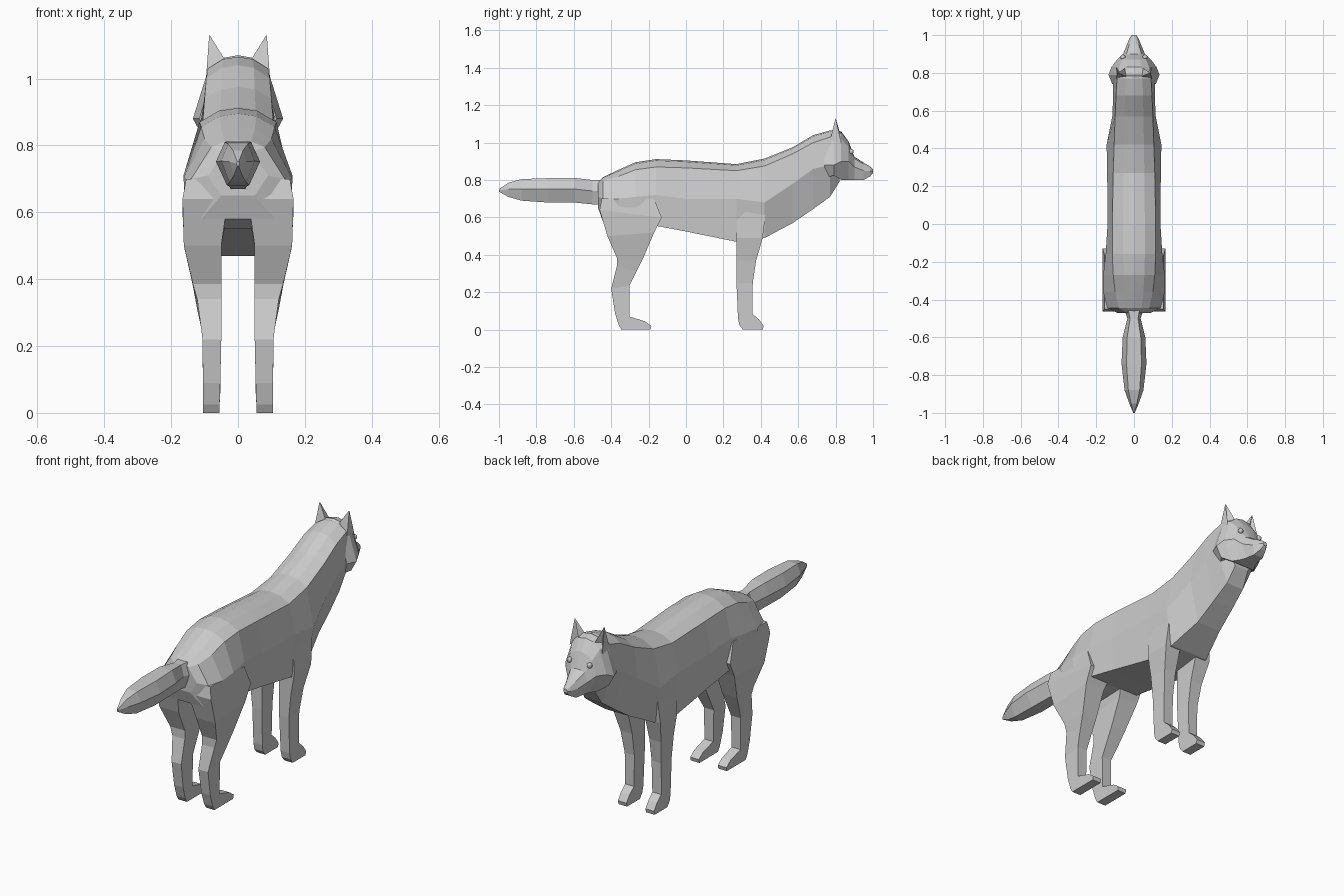
import bpy, bmesh
from mathutils import Vector


def loft(name, rings):
    """Skin a list of equal-length point rings and cap both ends."""
    bm = bmesh.new()
    vs = [[bm.verts.new(p) for p in r] for r in rings]
    n = len(vs[0])
    for a, b in zip(vs, vs[1:]):
        for i in range(n):
            j = (i + 1) % n
            bm.faces.new((a[i], a[j], b[j], b[i]))
    bm.faces.new(vs[0])
    bm.faces.new(vs[-1])
    bmesh.ops.recalc_face_normals(bm, faces=bm.faces)
    me = bpy.data.meshes.new(name)
    bm.to_mesh(me)
    bm.free()
    ob = bpy.data.objects.new(name, me)
    bpy.context.collection.objects.link(ob)
    return ob


def section(y, top, a, za, w, zw, b, zb):
    """Symmetric ten-sided slice: back ridge, shoulder edge, widest point, belly edge."""
    half = [(a * .5, top - (top - za) * .2), (a, za), (w, zw), (b, zb)]
    pts = [(0, top)] + half + [(0, zb)] + [(-x, z) for x, z in reversed(half)]
    return [(x, y, z) for x, z in pts]


# Torso and neck
loft("body", [section(*s) for s in (
    (-.47, .79, .04, .78, .09, .71, .05, .65),
    (-.445, .815, .08, .795, .14, .70, .11, .58),
    (-.36, .855, .10, .82, .163, .70, .15, .55),
    (-.27, .895, .11, .855, .163, .71, .155, .55),
    (-.16, .912, .115, .87, .15, .72, .145, .555),
    (.0, .905, .115, .865, .14, .70, .137, .525),
    (.27, .885, .11, .85, .142, .70, .125, .47),
    (.42, .915, .105, .875, .145, .68, .11, .49),
    (.57, .975, .10, .94, .115, .78, .07, .57),
    (.68, 1.04, .095, 1.0, .11, .86, .06, .645),
    (.77, 1.065, .09, 1.03, .11, .88, .05, .71),
    (.82, 1.06, .08, 1.02, .10, .88, .04, .79))])

# Head with cheek ruff and muzzle
loft("head", [section(*s) for s in (
    (.74, 1.05, .08, 1.01, .115, .88, .07, .81),
    (.79, 1.07, .088, 1.03, .135, .88, .105, .825),
    (.83, 1.06, .08, 1.02, .12, .90, .07, .80),
    (.87, 1.005, .065, .975, .09, .90, .045, .80),
    (.90, .925, .04, .915, .058, .87, .035, .80),
    (.95, .893, .025, .885, .037, .85, .027, .80),
    (.985, .872, .015, .865, .023, .848, .015, .82),
    (1.0, .858, .008, .855, .012, .847, .008, .838))])

# Bushy tail: (y, half width, top, bottom)
tail = []
for y, w, t, b in ((-.44, .055, .80, .67), (-.50, .035, .80, .67),
                   (-.60, .06, .812, .68), (-.74, .066, .81, .68),
                   (-.88, .05, .805, .69), (-.95, .025, .785, .71),
                   (-1.0, .004, .752, .738)):
    m = t + (b - t) * .45
    tail.append([(-w * .6, y, t), (w * .6, y, t), (w, y, m),
                 (w * .5, y, b), (-w * .5, y, b), (-w, y, m)])
loft("tail", tail)

# Leg slices: (inner x, outer x, back y, back z, front y, front z)
FRONT = ((.06, .13, .27, .66, .43, .66), (.05, .138, .27, .49, .41, .49),
         (.05, .118, .27, .37, .375, .37), (.05, .106, .27, .25, .357, .25),
         (.053, .105, .278, .06, .355, .085), (.055, .105, .285, .025, .39, .055),
         (.055, .105, .305, 0, .415, .02), (.055, .105, .31, 0, .41, 0))
HIND = ((.05, .155, -.45, .70, -.17, .70), (.03, .166, -.462, .64, -.13, .60),
        (.05, .162, -.42, .50, -.17, .52), (.05, .135, -.37, .385, -.23, .38),
        (.05, .122, -.37, .34, -.265, .31), (.05, .106, -.40, .22, -.302, .235),
        (.053, .105, -.38, .09, -.302, .07), (.055, .105, -.36, .025, -.22, .045),
        (.055, .105, -.345, 0, -.185, .02), (.055, .105, -.34, 0, -.19, 0))

for side, s in (("right", 1), ("left", -1)):
    for name, rows in (("front_leg", FRONT), ("hind_leg", HIND)):
        loft(f"{name}_{side}", [
            [(s * xi, yb, zb), (s * xo, yb, zb), (s * xo, yf, zf), (s * xi, yf, zf)]
            for xi, xo, yb, zb, yf, zf in rows])

    # Pointed ear with a hollow front
    base = [Vector(p) for p in ((.095, .83, 1.0), (.068, .795, 1.03), (.04, .83, 1.03),
                                (.035, .78, 1.05), (.095, .77, 1.01))]
    tip = Vector((.086, .80, 1.132))
    loft(f"ear_{side}", [[(s * v.x, v.y, v.z) for v in
                          (p.lerp(tip, f) for p in base)] for f in (0, .97)])

    # Eye
    bpy.ops.mesh.primitive_uv_sphere_add(segments=10, ring_count=6, radius=.014,
                                         location=(s * .058, .883, .952))
    bpy.context.object.name = f"eye_{side}"
